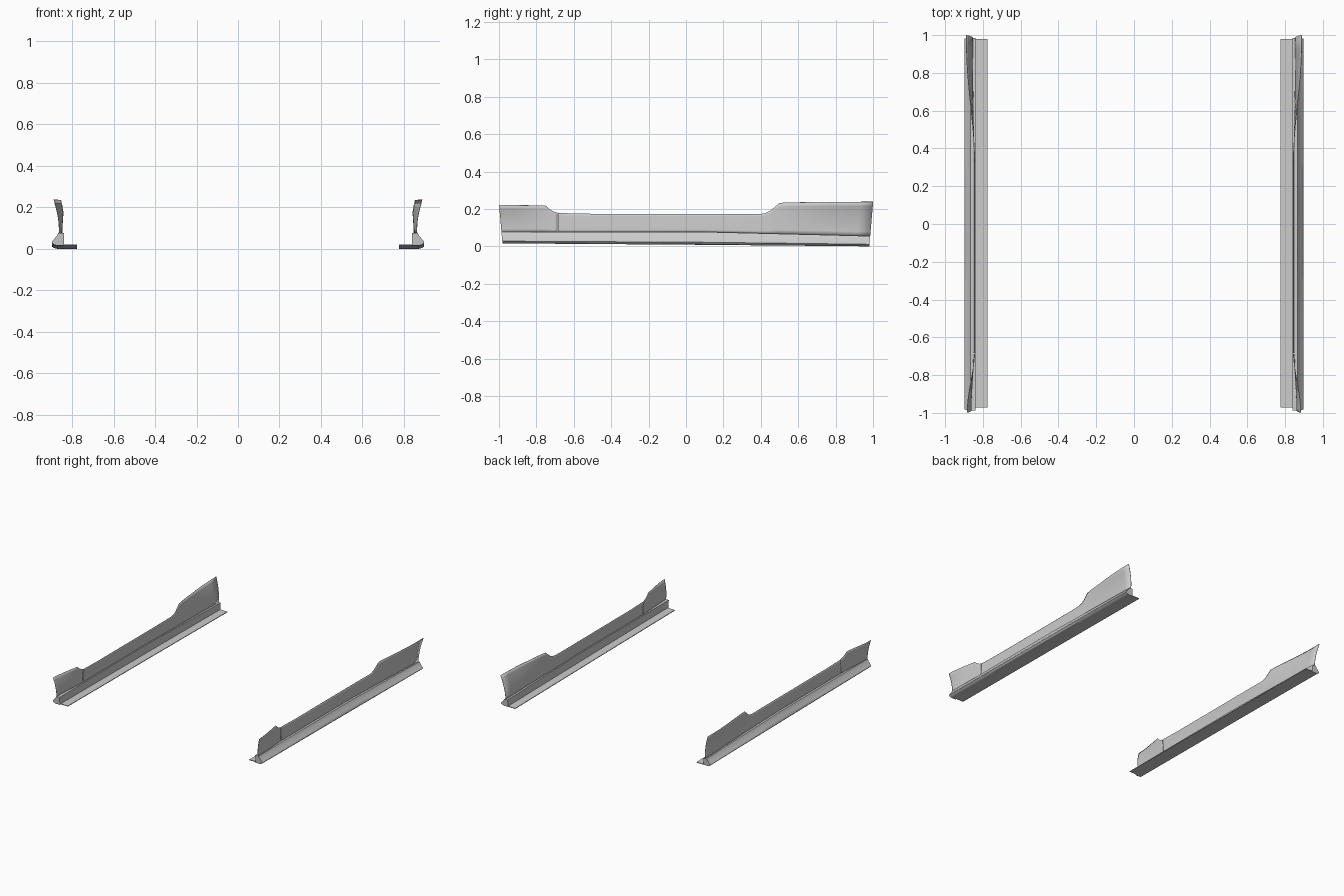
import bpy, bmesh, math

if "Cube" in bpy.data.objects:
    bpy.data.objects.remove(bpy.data.objects["Cube"])


def ramp(v, a, b):
    t = max(0.0, min(1.0, (v - a) / (b - a)))
    return t * t * (3 - 2 * t)


def interp(v, pts):
    for (a, p), (b, q) in zip(pts, pts[1:]):
        if v <= b:
            return p + (q - p) * max(0, v - a) / (b - a)
    return pts[-1][1]


TOP = [(-1, .22), (-.752, .219), (-.735, .203), (-.71, .187), (-.68, .178), (-.5, .174),
       (.40, .173), (.425, .178), (.45, .19), (.475, .211), (.50, .232), (.55, .235), (1, .238)]


def crease(y):
    return interp(y, [(-1, .076), (.1, .077), (1, .055)])


def floor(y):
    return interp(y, [(-1, .016), (0, .009), (1, 0)])


def slant(y, z):
    # the ends lean outward with height
    return y * (1 - .02 * (1 - min(1, z / .23)) * ramp(abs(y), .75, 1))


def panel_section(y):
    rear, front = ramp(y, .30, .95), ramp(-y, .66, 1)
    x_top = .844 + .045 * rear + .041 * front
    x_low = .850 + .006 * rear + .014 * front
    z0, z1 = crease(y), interp(y, TOP)
    rows = []
    for i in range(9):
        t = i / 8
        x = x_low + (x_top - x_low) * t ** 1.4 - .004 * math.sin(math.pi * t) * max(rear, front)
        rows.append((x, z0 + (z1 - z0) * t))
    return rows


def lip_section(y):
    c, f = crease(y), floor(y)
    h = c - f
    return [(.838, c), (.866, c), (.873, f + .78 * h), (.886, f + .52 * h), (.896, f + .32 * h),
            (.897, f + .2 * h), (.888, f + .004), (.872, f), (.838, f)]


def flange_section(y):
    f = floor(y)
    return [(.776, f + .005), (.84, f + .005), (.84, f), (.776, f)]


def loft(name, section, ys, closed, thickness=0):
    bm = bmesh.new()
    rings = [[bm.verts.new((x, slant(y, z), z)) for x, z in section(y)] for y in ys]
    n = len(rings[0])
    for a, b in zip(rings, rings[1:]):
        for i in range(n if closed else n - 1):
            j = (i + 1) % n
            bm.faces.new((a[i], b[i], b[j], a[j]))
    if closed:
        bm.faces.new(rings[0])
        bm.faces.new(rings[-1][::-1])
    bmesh.ops.recalc_face_normals(bm, faces=bm.faces)
    if not closed and sum(f.normal.x for f in bm.faces) < 0:
        bmesh.ops.reverse_faces(bm, faces=bm.faces)
    mesh = bpy.data.meshes.new(name)
    bm.to_mesh(mesh)
    bm.free()
    ob = bpy.data.objects.new(name, mesh)
    bpy.context.collection.objects.link(ob)
    bpy.context.view_layer.objects.active = ob
    bpy.ops.object.select_all(action='DESELECT')
    ob.select_set(True)
    bpy.ops.object.shade_smooth_by_angle(angle=math.radians(30))
    if thickness:
        sol = ob.modifiers.new("thickness", 'SOLIDIFY')
        sol.thickness = thickness
        sol.offset = -1
    mir = ob.modifiers.new("both_sides", 'MIRROR')
    mir.use_axis[0] = True
    return ob


def stations(a, b):
    # even spacing plus the corners of the top outline
    ys = {round(a + (b - a) * i / 24, 4) for i in range(25)}
    return sorted(ys | {y for y, _ in TOP if a < y < b})


# upper panel in two pieces with a narrow seam between them
loft("front_panel", panel_section, stations(-1, -.688), False, .003)
loft("long_panel", panel_section, stations(-.684, 1), False, .003)
# rounded lower lip
loft("lower_lip", lip_section, [-1 + i / 20 for i in range(41)], True)
# flat mounting flange underneath
loft("mounting_flange", flange_section, [-.99, -.5, 0, .5, 1], True)
